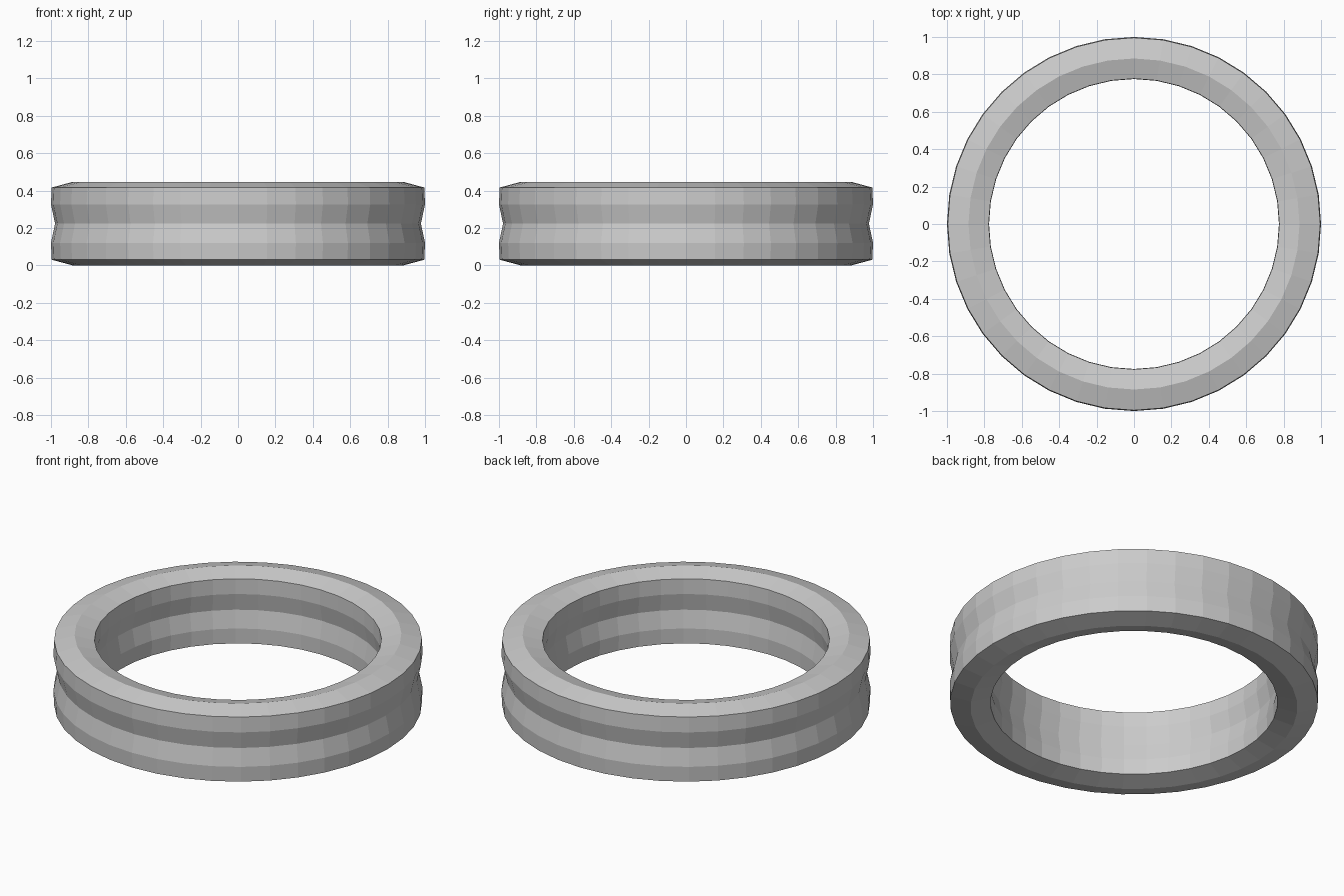
import bpy, bmesh
from math import cos, sin, tau

if "Cube" in bpy.data.objects:
    bpy.data.objects.remove(bpy.data.objects["Cube"])

SEGMENTS = 40

# Lower half of the closed cross-section (radius, height), inner groove to outer groove
half = [(0.775, 0.12), (0.777, 0.03), (0.885, 0.0), (0.996, 0.03), (1.0, 0.12)]
HEIGHT = 0.446
profile = ([(0.795, HEIGHT / 2)] + half + [(0.978, HEIGHT / 2)]
           + [(r, HEIGHT - z) for r, z in reversed(half)])

# Grooved ring: sweep the cross-section round the z axis
bm = bmesh.new()
rings = [[bm.verts.new((r * cos(tau * i / SEGMENTS), r * sin(tau * i / SEGMENTS), z))
          for r, z in profile] for i in range(SEGMENTS)]
n = len(profile)
for i in range(SEGMENTS):
    a, b = rings[i], rings[(i + 1) % SEGMENTS]
    for j in range(n):
        k = (j + 1) % n
        bm.faces.new((a[j], b[j], b[k], a[k]))
bmesh.ops.recalc_face_normals(bm, faces=bm.faces)
mesh = bpy.data.meshes.new("grooved_ring")
bm.to_mesh(mesh)
bm.free()
bpy.context.collection.objects.link(bpy.data.objects.new("grooved_ring", mesh))
